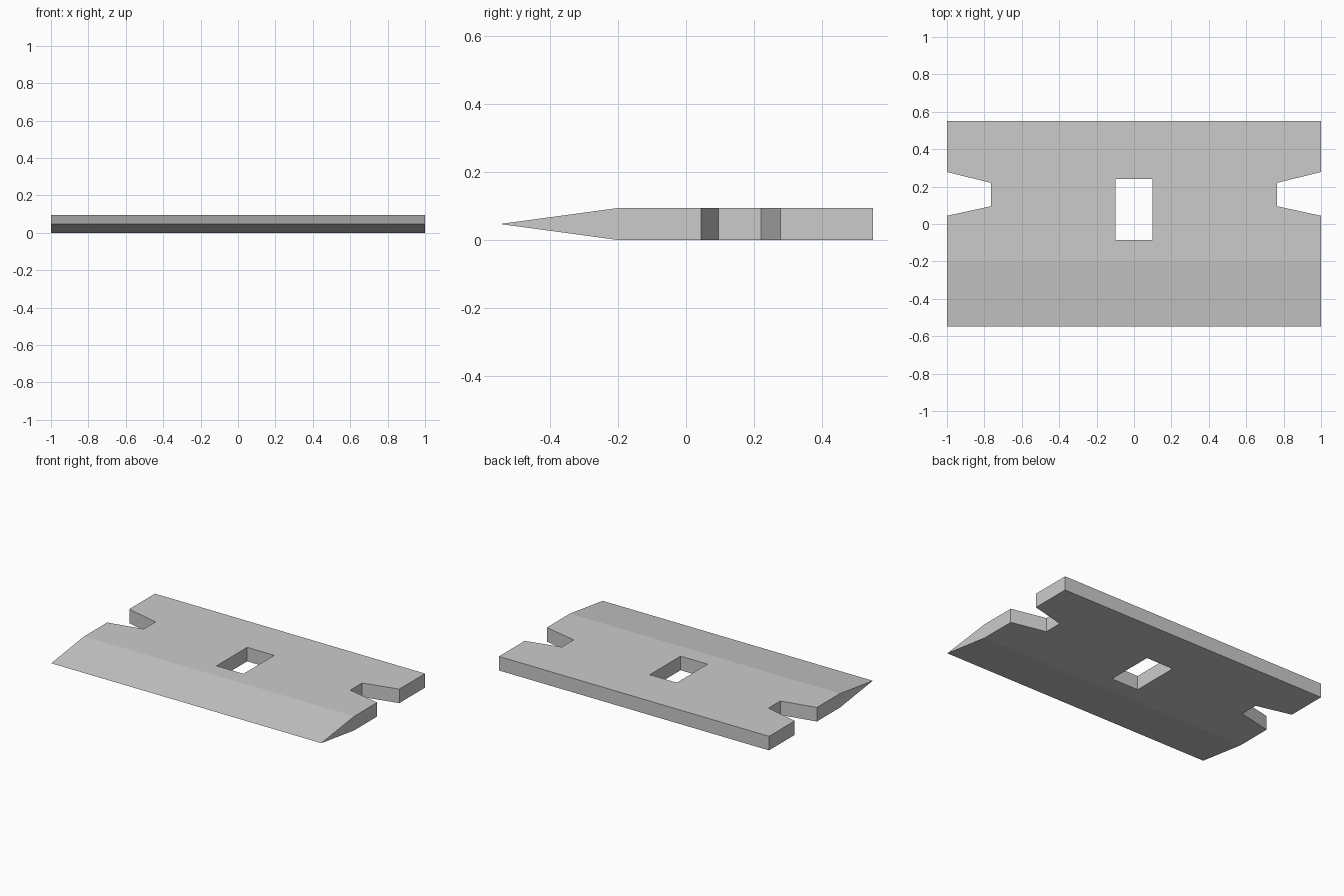
import bpy
import bmesh
from mathutils import Vector

cube = bpy.data.objects.get("Cube")
if cube:
    bpy.data.objects.remove(cube, do_unlink=True)

THICK = 0.094
BACK, BEVEL, EDGE = 0.55, -0.2, -0.547

steel = bpy.data.materials.new("grey_steel")
steel.use_nodes = True
GREY = (0.6, 0.6, 0.6, 1)
steel.diffuse_color = GREY
steel.node_tree.nodes["Principled BSDF"].inputs["Base Color"].default_value = GREY


def prism(name, outline, sweep):
    """Extrude a closed outline along a vector into a solid."""
    bm = bmesh.new()
    face = bm.faces.new([bm.verts.new(p) for p in outline])
    result = bmesh.ops.extrude_face_region(bm, geom=[face])
    moved = [v for v in result["geom"] if isinstance(v, bmesh.types.BMVert)]
    bmesh.ops.translate(bm, verts=moved, vec=Vector(sweep))
    bmesh.ops.recalc_face_normals(bm, faces=bm.faces)
    mesh = bpy.data.meshes.new(name)
    bm.to_mesh(mesh)
    bm.free()
    mesh.materials.append(steel)
    obj = bpy.data.objects.new(name, mesh)
    bpy.context.collection.objects.link(obj)
    return obj


def cut(target, outline):
    """Cut a vertical opening with the given plan outline."""
    cutter = prism("cutter", [(x, y, -0.1) for x, y in outline], (0, 0, 0.4))
    cutter.hide_render = True
    mod = target.modifiers.new("cut", "BOOLEAN")
    mod.operation = "DIFFERENCE"
    mod.solver = "EXACT"
    mod.object = cutter
    bpy.context.view_layer.objects.active = target
    bpy.ops.object.modifier_apply(modifier=mod.name)
    bpy.data.objects.remove(cutter, do_unlink=True)


# Blade: side profile with a sharpened front edge
profile = [(EDGE, THICK / 2), (BEVEL, 0), (BACK, 0), (BACK, THICK), (BEVEL, THICK)]
blade = prism("blade", [(-1, y, z) for y, z in profile], (2, 0, 0))

# Central slot
cut(blade, [(-0.1, -0.085), (0.1, -0.085), (0.1, 0.24), (-0.1, 0.24)])

# Tapered notches at both ends, their sides carried on past the blade
for side in (-1, 1):
    cut(blade, [(side * x, y) for x, y in
                ((0.765, 0.095), (1.235, -0.007), (1.235, 0.336), (0.765, 0.22))])
